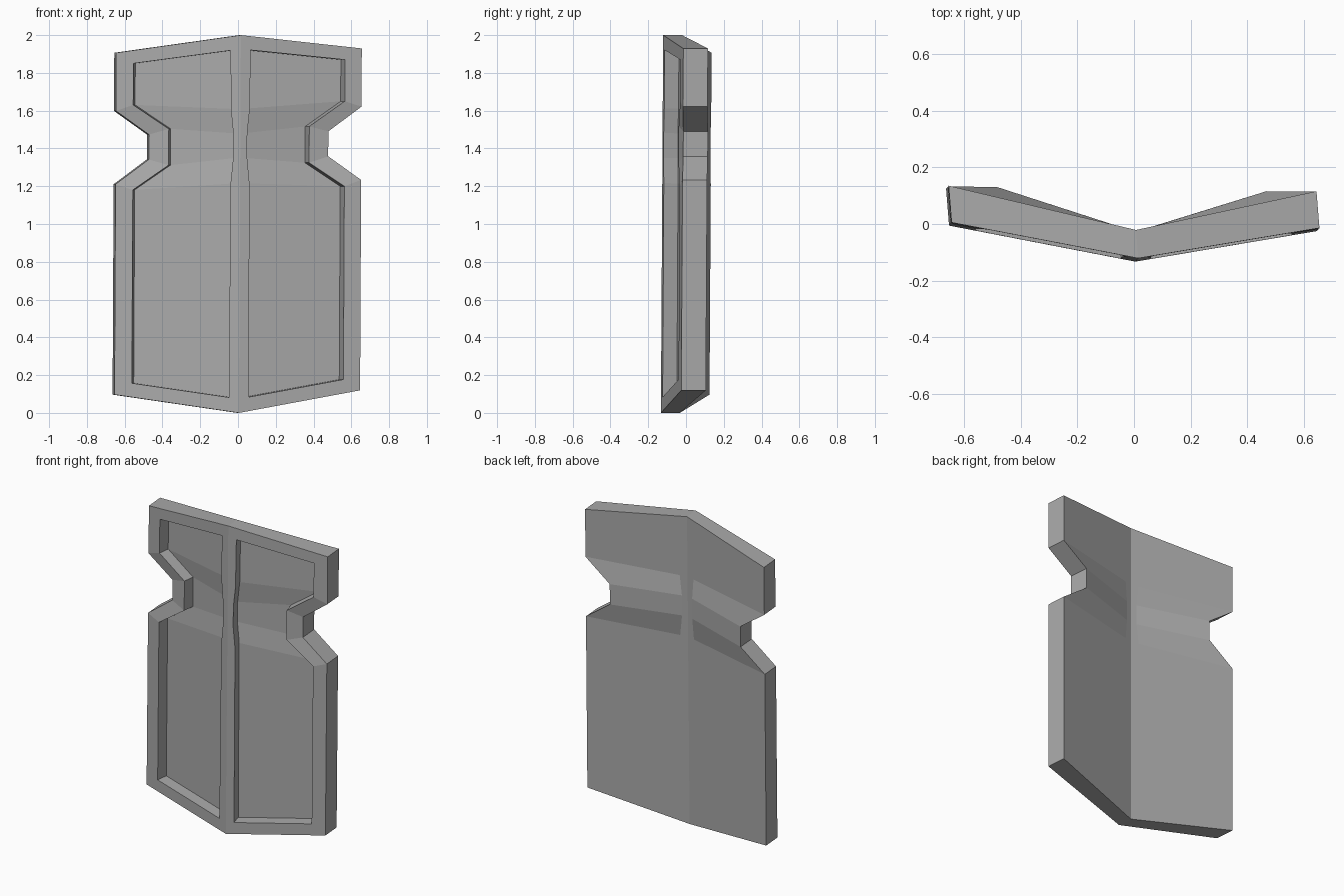
import bpy
import bmesh
from mathutils import Matrix

cube = bpy.data.objects.get("Cube")
if cube:
    bpy.data.objects.remove(cube, do_unlink=True)

grey = bpy.data.materials.new("plate grey")
grey.use_nodes = True
colour = (0.4, 0.4, 0.4, 1)
grey.diffuse_color = colour
grey.node_tree.nodes["Principled BSDF"].inputs["Base Color"].default_value = colour

# Half profiles, bottom to top: (x, z)
EDGE = [(.65, .108), (.65, 1.222), (.475, 1.35), (.475, 1.482), (.65, 1.61), (.65, 1.918)]
PANEL = [(.56, .167), (.56, 1.19), (.372, 1.318), (.372, 1.51), (.56, 1.64), (.56, 1.86)]
RIB = [(.053, .083), (.05, 1.215), (.037, 1.35), (.037, 1.48), (.05, 1.61), (.053, 1.92)]
SPINE_Z = [0, 1.22, 1.35, 1.48, 1.61, 2]
FRONT = (-.127, -.01)   # y at the spine and at the outer edge
BACK = (-.027, .12)
DEPTH, DRAFT = .075, .016
ROWS = range(len(EDGE))


def lerp(a, b, t):
    return a + (b - a) * t


def build_half(bm, side):
    def column(points):
        return [bm.verts.new((side * x, y, z)) for x, y, z in points]

    def strip(a, b):
        for i in ROWS[:-1]:
            bm.faces.new((a[i], a[i + 1], b[i + 1], b[i]))

    # Front surface and recess
    rib_pts, panel_pts, back_rib_pts = [], [], []
    for (ex, ez), (px, pz), (rx, rz), sz in zip(EDGE, PANEL, RIB, SPINE_Z):
        ry = lerp(*FRONT, rx / EDGE[0][0])
        rib_pts.append((rx, ry, rz))
        panel_pts.append((px, lerp(ry, FRONT[1], (px - rx) / (ex - rx)), pz))
        t = rx / EDGE[0][0]
        back_rib_pts.append((rx, lerp(*BACK, t), lerp(sz, ez, t)))

    def sunk(points):
        return [(x - DRAFT, y + DEPTH, z) for x, y, z in points]

    spine = column([(0, FRONT[0], z) for z in SPINE_Z])
    rib = column(rib_pts)
    panel = column(panel_pts)
    edge = column([(x, FRONT[1], z) for x, z in EDGE])
    floor_in = column(sunk(rib_pts))
    floor_out = column(sunk(panel_pts))
    back_edge = column([(x, BACK[1], z) for x, z in EDGE])
    back_rib = column(back_rib_pts)
    back_spine = column([(0, BACK[0], z) for z in SPINE_Z])

    chain = (spine, rib, floor_in, floor_out, panel, edge, back_edge, back_rib, back_spine)
    for a, b in zip(chain, chain[1:]):
        strip(a, b)

    # Border, recess wall and rim at the bottom and top
    for i in (0, -1):
        bm.faces.new((spine[i], rib[i], panel[i], edge[i]))
        bm.faces.new((rib[i], floor_in[i], floor_out[i], panel[i]))
        bm.faces.new((spine[i], edge[i], back_edge[i], back_rib[i], back_spine[i]))


bm = bmesh.new()
for side in (1, -1):
    build_half(bm, side)
bmesh.ops.remove_doubles(bm, verts=bm.verts, dist=.0001)
bmesh.ops.recalc_face_normals(bm, faces=bm.faces)

# Slight skew of the whole plate
skew = Matrix(((1, -.08, .005, -.005),
               (-.015, 1, .006, -.006),
               (.0175, 0, 1, 0),
               (0, 0, 0, 1)))
bmesh.ops.transform(bm, matrix=skew, verts=bm.verts)

mesh = bpy.data.meshes.new("folded_plate")
bm.to_mesh(mesh)
bm.free()
mesh.materials.append(grey)
plate = bpy.data.objects.new("folded_plate", mesh)
bpy.context.collection.objects.link(plate)
